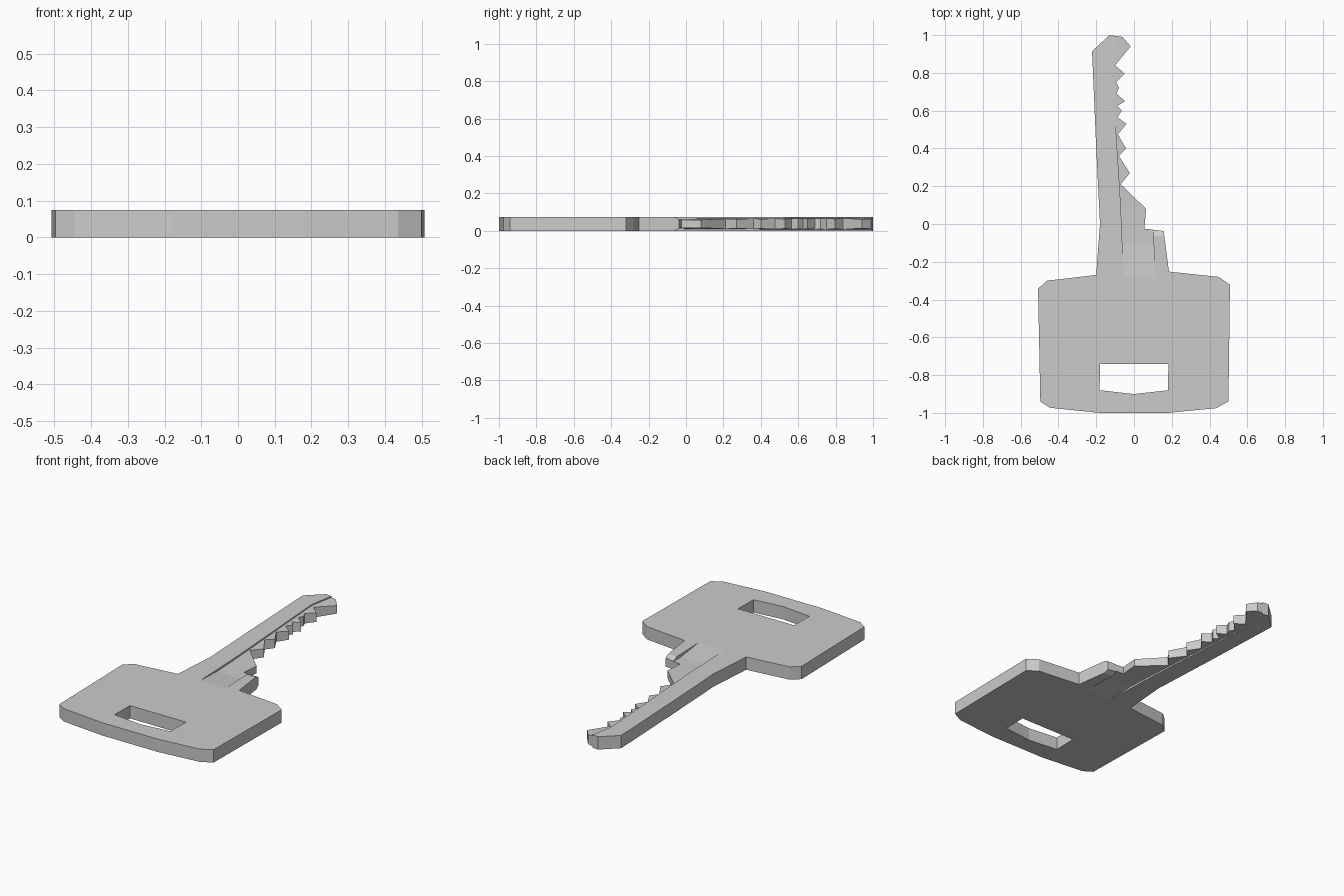
import bpy, bmesh

if "Cube" in bpy.data.objects:
    bpy.data.objects.remove(bpy.data.objects["Cube"])

T = 0.075  # key thickness


def finish(name, bm):
    bmesh.ops.recalc_face_normals(bm, faces=bm.faces)
    mesh = bpy.data.meshes.new(name)
    bm.to_mesh(mesh)
    bm.free()
    ob = bpy.data.objects.new(name, mesh)
    bpy.context.collection.objects.link(ob)
    return ob


def prism(name, pts, z0, z1):
    bm = bmesh.new()
    face = bm.faces.new([bm.verts.new((x, y, z0)) for x, y in pts])
    ext = bmesh.ops.extrude_face_region(bm, geom=[face])
    verts = [g for g in ext["geom"] if isinstance(g, bmesh.types.BMVert)]
    bmesh.ops.translate(bm, verts=verts, vec=(0, 0, z1 - z0))
    return finish(name, bm)


def groove(name, sections, upper):
    # each section: y, left x, right x, depth at left, depth at right
    bm = bmesh.new()
    rings = []
    for y, xl, xr, dl, dr in sections:
        ring = [(xl, T - dl), (xr, T - dr), (xr, T + 0.05), (xl, T + 0.05)]
        rings.append([bm.verts.new((x, y, z if upper else T - z)) for x, z in ring])
    for a, b in zip(rings, rings[1:]):
        for i in range(4):
            j = (i + 1) % 4
            bm.faces.new((a[i], a[j], b[j], b[i]))
    bm.faces.new(rings[0])
    bm.faces.new(rings[-1])
    return finish(name, bm)


def cut(target, cutter):
    mod = target.modifiers.new("cut", "BOOLEAN")
    mod.operation = "DIFFERENCE"
    mod.solver = "EXACT"
    mod.object = cutter
    bpy.context.view_layer.objects.active = target
    bpy.ops.object.modifier_apply(modifier=mod.name)
    bpy.data.objects.remove(cutter)


# Bow (handle), shoulder stop, toothed edge, tip and straight back
bow = [(-0.2, -0.27), (-0.46, -0.30), (-0.508, -0.342), (-0.496, -0.94),
       (-0.445, -0.973), (-0.18, -1.0), (0.18, -1.0), (0.435, -0.975),
       (0.5, -0.94), (0.508, -0.322), (0.448, -0.28), (0.185, -0.252)]
shoulder = [(0.157, -0.037), (0.055, -0.025), (0.064, 0.08)]
teeth = [(-0.07, 0.21), (-0.022, 0.27), (-0.08, 0.36), (-0.042, 0.4),
         (-0.085, 0.475), (-0.04, 0.53), (-0.088, 0.565), (-0.065, 0.6),
         (-0.09, 0.625), (-0.047, 0.65), (-0.093, 0.69), (-0.08, 0.72),
         (-0.095, 0.75), (-0.05, 0.797), (-0.1, 0.84)]
tip = [(-0.018, 0.94), (-0.06, 0.99), (-0.13, 1.0), (-0.222, 0.915)]
back = [(-0.2, 0.4), (-0.18, 0.0)]
key = prism("key", bow + shoulder + teeth + tip + back, 0, T)

# Ring slot with a bowed lower edge
slot = [(-0.18, -0.74), (0.182, -0.74), (0.18, -0.88), (0.0, -0.9), (-0.182, -0.88)]
cut(key, prism("slot_cutter", slot, -0.1, 0.2))

# Milled grooves on both faces, ramping out towards the bow
path = [(-0.285, -0.055, 0.11, -0.001, -0.001),
        (-0.1, -0.062, 0.104, 0.012, 0.017),
        (0.1, -0.07, 0.1, 0.010, 0.018),
        (0.85, -0.118, 0.08, 0.006, 0.022),
        (1.1, -0.075, 0.08, 0.008, 0.022)]
for upper in (True, False):
    cut(key, groove("groove_cutter", path, upper))

# Small chamfers on the front of the shoulder stop
stop = [(-0.065, 0.09, 0.2, -0.001, -0.001), (-0.03, 0.09, 0.2, 0.015, 0.015)]
for upper in (True, False):
    cut(key, groove("stop_cutter", stop, upper))
